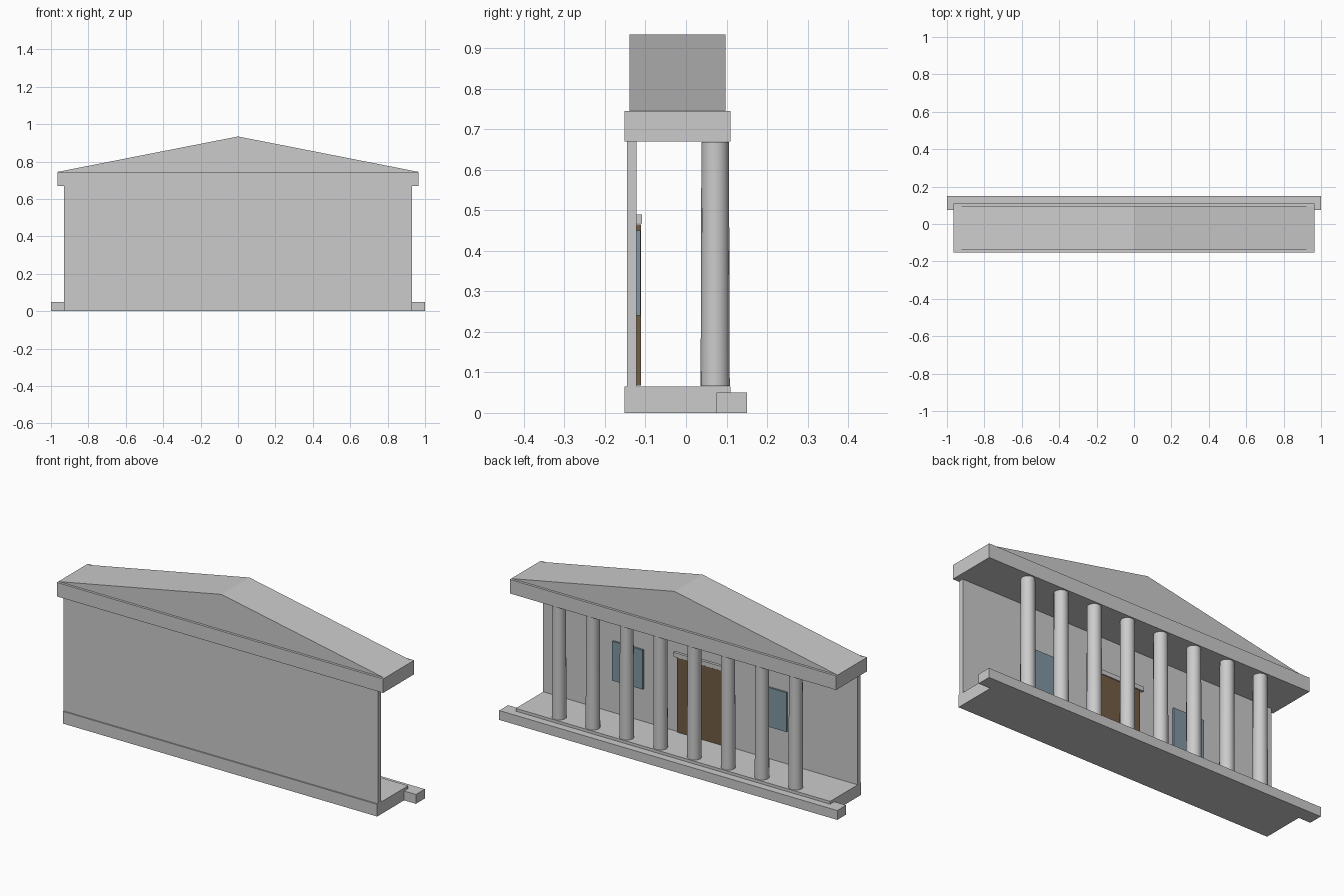
import bpy, bmesh

if "Cube" in bpy.data.objects:
    bpy.data.objects.remove(bpy.data.objects["Cube"])


def material(name, color):
    m = bpy.data.materials.new(name)
    m.diffuse_color = color
    m.use_nodes = True
    m.node_tree.nodes["Principled BSDF"].inputs["Base Color"].default_value = m.diffuse_color
    return m


BROWN = material("door_wood", (0.17, 0.11, 0.06, 1))
BLUE = material("window_glass", (0.22, 0.31, 0.37, 1))


def box(name, x, y, z, mat=None):
    """Box from (min, max) ranges on each axis."""
    bpy.ops.mesh.primitive_cube_add(size=1)
    ob = bpy.context.object
    ob.name = name
    ob.location = [(a + b) / 2 for a, b in (x, y, z)]
    ob.scale = [b - a for a, b in (x, y, z)]
    bpy.ops.object.transform_apply(location=True, rotation=False, scale=True)
    if mat:
        ob.data.materials.append(mat)
    return ob


# Platform and long step
box("base", (-0.93, 0.93), (-0.152, 0.11), (0, 0.065))
box("step", (-1, 1), (0.075, 0.15), (0, 0.05))

# Wall and beam above the columns
box("wall", (-0.93, 0.93), (-0.145, -0.122), (0.065, 0.67))
box("entablature", (-0.965, 0.965), (-0.152, 0.11), (0.67, 0.745))

# Triangular pediment: profile extruded along y
bm = bmesh.new()
tri = bm.faces.new([bm.verts.new((x, -0.139, z))
                    for x, z in ((-0.963, 0.745), (0.963, 0.745), (0, 0.934))])
ext = bmesh.ops.extrude_face_region(bm, geom=[tri])
bmesh.ops.translate(bm, vec=(0, 0.236, 0),
                    verts=[v for v in ext["geom"] if isinstance(v, bmesh.types.BMVert)])
bmesh.ops.recalc_face_normals(bm, faces=bm.faces)
mesh = bpy.data.meshes.new("pediment")
bm.to_mesh(mesh)
bm.free()
bpy.context.collection.objects.link(bpy.data.objects.new("pediment", mesh))

# Row of eight columns, slightly tapered
for i in range(8):
    bpy.ops.mesh.primitive_cone_add(vertices=16, radius1=0.036, radius2=0.034, depth=0.602,
                                    location=(-0.7 + 0.2 * i, 0.072, 0.367))
    bpy.context.object.name = f"column_{i + 1}"
    bpy.ops.object.shade_smooth_by_angle()

# Door with lintel
box("door", (-0.13, 0.13), (-0.124, -0.111), (0.067, 0.465), BROWN)
box("door_lintel", (-0.15, 0.15), (-0.124, -0.108), (0.467, 0.49))

# Windows either side of the door
for side, s in (("left", -1), ("right", 1)):
    c = 0.425 * s
    box(f"window_{side}", (c - 0.09, c + 0.09), (-0.124, -0.112), (0.24, 0.45), BLUE)
